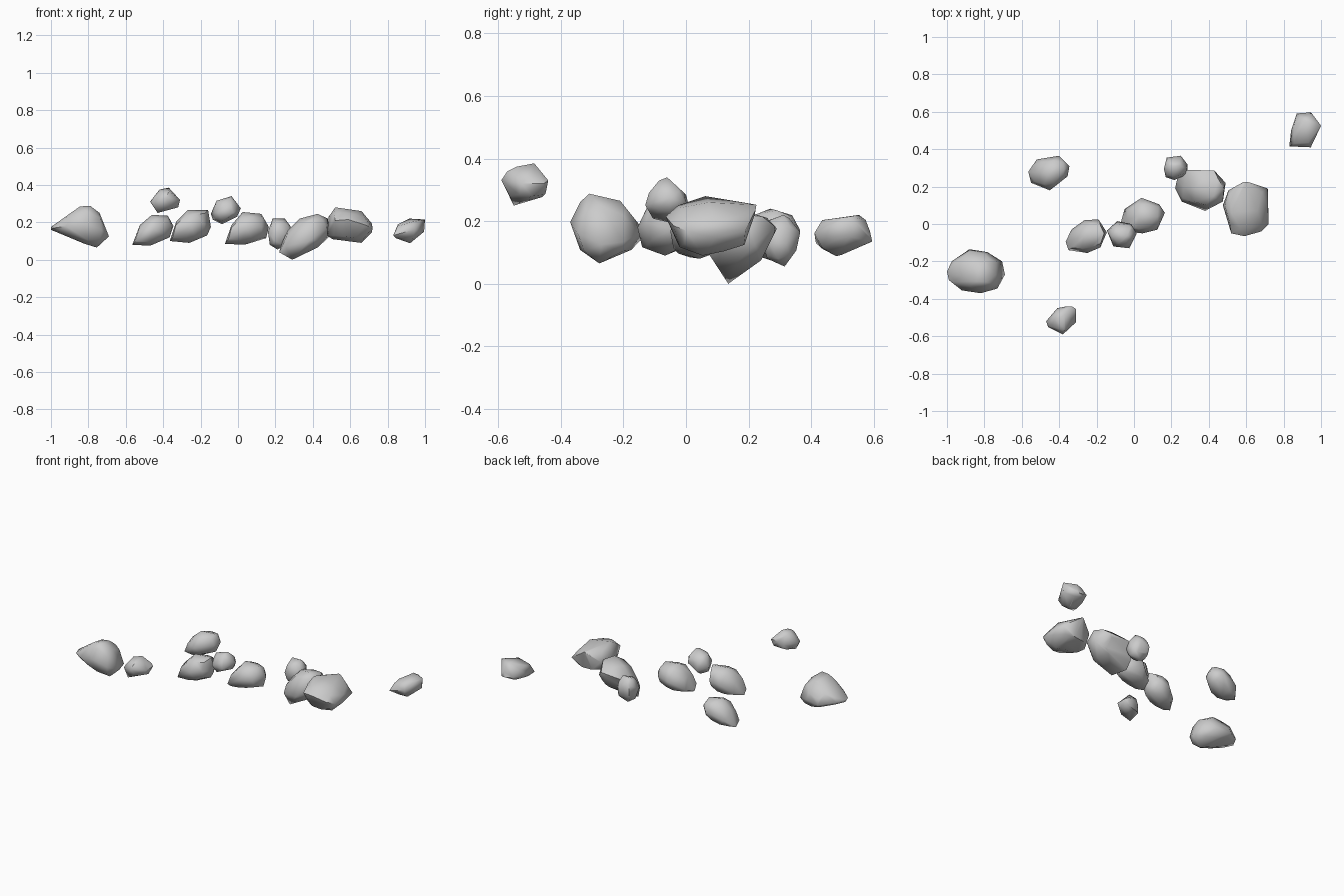
import bpy, bmesh, math
from mathutils import Vector


def pts(text):
    v = [float(t) / 1000 for t in text.split()]
    return list(zip(v[::2], v[1::2]))


def span(poly, u):
    """Extent of a convex outline along its second axis at first coordinate u."""
    u = min(max(u, min(p[0] for p in poly)), max(p[0] for p in poly))
    hits = []
    for a, b in zip(poly, poly[1:] + poly[:1]):
        if min(a[0], b[0]) - 1e-7 <= u <= max(a[0], b[0]) + 1e-7:
            if abs(a[0] - b[0]) < 1e-6:
                hits += [a[1], b[1]]
            else:
                hits.append(a[1] + (b[1] - a[1]) * (u - a[0]) / (b[0] - a[0]))
    return min(hits), max(hits)


def middle(s, t=None):
    if t:
        s = max(s[0], t[0]), min(s[1], t[1])
    return (s[0] + s[1]) / 2


def hull(points):
    bm = bmesh.new()
    for p in points:
        bm.verts.new(p)
    bmesh.ops.convex_hull(bm, input=bm.verts)
    loose = [v for v in bm.verts if not v.link_faces]
    bmesh.ops.delete(bm, geom=loose, context='VERTS')
    return bm


def rock(name, front, top, side=None):
    """Faceted stone from its front (x,z), top (x,y) and optional side (y,z) outlines."""
    front, top = pts(front), pts(top)
    side = pts(side) if side else None
    turned = [(z, y) for y, z in side] if side else None
    points = []
    for x, z in front:
        points.append((x, middle(span(top, x), turned and span(turned, z)), z))
    for x, y in top:
        points.append((x, y, middle(span(front, x), side and span(side, y))))
    # rounded shoulders between the outlines
    xs = [p[0] for p in front + top]
    for i in range(4):
        x = min(xs) + (max(xs) - min(xs)) * (0.15 + 0.7 * i / 3)
        y0, y1 = span(top, x)
        z0, z1 = span(front, x)
        for sy in (-1, 1):
            for sz in (-1, 1):
                points.append((x, (y0 + y1) / 2 + sy * 0.37 * (y1 - y0),
                               (z0 + z1) / 2 + sz * 0.37 * (z1 - z0)))
    bm = hull(points)
    # trim to the side outline
    if side:
        for a, b in zip(side, side[1:] + side[:1]):
            bmesh.ops.bisect_plane(bm, geom=bm.verts[:] + bm.edges[:] + bm.faces[:],
                                   plane_co=(0, a[0], a[1]),
                                   plane_no=Vector((0, a[1] - b[1], b[0] - a[0])),
                                   clear_outer=True)
        cut = [v.co.copy() for v in bm.verts]
        bm.free()
        bm = hull(cut)
    bmesh.ops.remove_doubles(bm, verts=bm.verts, dist=0.008)
    bmesh.ops.dissolve_limit(bm, angle_limit=math.radians(7), verts=bm.verts, edges=bm.edges)
    bmesh.ops.recalc_face_normals(bm, faces=bm.faces)
    me = bpy.data.meshes.new(name)
    bm.to_mesh(me)
    bm.free()
    ob = bpy.data.objects.new(name, me)
    bpy.context.collection.objects.link(ob)
    bpy.ops.object.select_all(action='DESELECT')
    ob.select_set(True)
    bpy.context.view_layer.objects.active = ob
    bpy.ops.object.shade_smooth_by_angle(angle=math.radians(50))


# left side boulders
rock("large_left_rock",
     "-1000 175 -845 285 -790 288 -740 250 -695 125 -755 65 -820 85 -1000 160",
     "-1000 -255 -975 -200 -880 -135 -785 -150 -705 -200 -690 -270 -730 -345 -820 -370 -920 -355 -990 -300",
     "-375 260 -310 288 -210 265 -150 190 -135 150 -190 75 -290 60 -350 100 -375 140")
rock("high_front_rock",
     "-470 310 -420 375 -370 385 -310 320 -320 280 -430 250",
     "-470 -520 -410 -450 -335 -435 -310 -455 -310 -525 -380 -590 -460 -550",
     "-595 320 -590 350 -530 380 -485 385 -440 330 -450 280 -550 250")
rock("back_left_rock",
     "-565 80 -525 185 -460 240 -375 235 -345 180 -365 120 -470 75",
     "-565 280 -520 345 -400 365 -345 310 -355 255 -450 180 -550 220")

# middle chain
rock("mid_left_rock",
     "-360 100 -330 205 -270 265 -160 265 -145 175 -165 130 -260 90",
     "-365 -95 -335 -30 -265 20 -190 25 -145 -45 -180 -125 -250 -155 -350 -140")
rock("high_middle_rock",
     "-145 245 -115 315 -35 340 15 275 -5 230 -85 190 -135 215",
     "-145 -35 -90 15 -15 0 15 -50 -25 -130 -110 -120",
     "-135 270 -80 337 -60 340 0 285 15 225 -30 190 -100 200 -135 230")
rock("centre_rock",
     "-70 85 -35 185 25 255 125 245 165 175 150 115 35 80",
     "-70 10 -50 80 40 140 135 105 165 60 125 -30 45 -50 -50 -40")

# right side cluster
rock("small_back_rock",
     "165 150 185 220 250 220 280 180 280 80 210 55 170 80",
     "160 295 175 355 250 365 285 320 285 265 215 235 170 250",
     "235 150 250 215 320 222 365 165 355 110 315 55 260 80")
rock("low_right_rock",
     "230 40 265 155 330 220 425 245 480 220 485 125 425 65 290 0",
     "220 190 235 265 285 290 430 285 490 220 475 120 380 70 255 120",
     "70 100 80 200 150 245 270 240 292 180 240 75 135 0 80 60")
rock("large_right_rock",
     "475 130 485 230 520 280 660 260 715 195 715 145 660 90 505 110",
     "480 100 505 180 595 230 715 190 720 0 680 -40 590 -65 520 -50",
     "-75 200 -75 272 80 285 225 252 205 130 60 85 0 95 -65 160")
rock("far_right_rock",
     "830 130 855 190 915 220 1000 215 995 150 920 88 845 115",
     "830 415 840 500 870 590 945 600 1000 525 945 410",
     "400 205 510 218 575 225 595 135 480 85 405 120")
